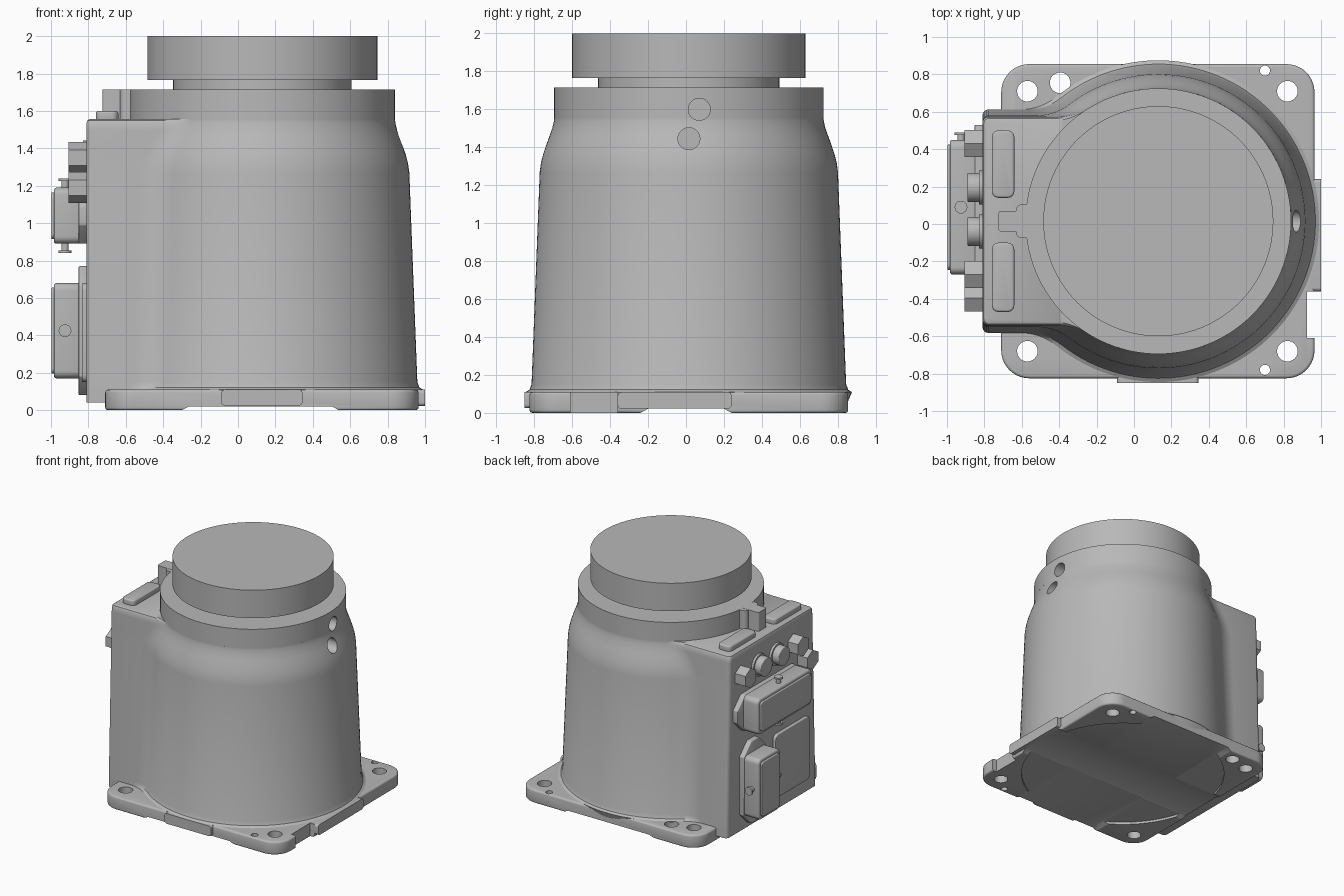
import bpy
import bmesh
from math import pi, sin, cos, sqrt, atan2, radians

if "Cube" in bpy.data.objects:
    bpy.data.objects.remove(bpy.data.objects["Cube"], do_unlink=True)

CX, CY = 0.13, 0.015          # axis of the round body
FACE = -0.81                  # plane of the connector panel

grey = bpy.data.materials.new("cast grey")
grey.use_nodes = True
grey.diffuse_color = (0.48, 0.48, 0.48, 1)
grey.node_tree.nodes["Principled BSDF"].inputs["Base Color"].default_value = grey.diffuse_color


def arc(cx, cy, r, a0, a1, n):
    steps = [a0 + (a1 - a0) * i / n for i in range(n + 1)]
    return [(cx + r * cos(a), cy + r * sin(a)) for a in steps]


def circle(cx, cy, r, n=64, turn=0.0):
    return arc(cx, cy, r, turn, turn + 2 * pi, n)[:-1]


def rounded(x0, x1, y0, y1, r, n=6):
    corners = [(x1 - r, y1 - r), (x0 + r, y1 - r), (x0 + r, y0 + r), (x1 - r, y0 + r)]
    pts = []
    for i, (x, y) in enumerate(corners):
        pts += arc(x, y, r, i * pi / 2, (i + 1) * pi / 2, n)
    return pts


def apply_modifier(ob, kind, **settings):
    bpy.ops.object.select_all(action='DESELECT')
    bpy.context.view_layer.objects.active = ob
    ob.select_set(True)
    mod = ob.modifiers.new(kind.lower(), kind)
    for key, value in settings.items():
        setattr(mod, key, value)
    bpy.ops.object.modifier_apply(modifier=mod.name)


def loft(name, rings, bevel=0.0, cutters=()):
    """Skin a stack of equal-length rings, cap both ends, bevel, then cut."""
    bm = bmesh.new()
    loops = [[bm.verts.new(p) for p in ring] for ring in rings]
    n = len(loops[0])
    for a, b in zip(loops, loops[1:]):
        for i in range(n):
            j = (i + 1) % n
            bm.faces.new((a[i], a[j], b[j], b[i]))
    bm.faces.new(loops[0][::-1])
    bm.faces.new(loops[-1])
    bmesh.ops.recalc_face_normals(bm, faces=bm.faces[:])
    mesh = bpy.data.meshes.new(name)
    bm.to_mesh(mesh)
    bm.free()
    mesh.materials.append(grey)
    ob = bpy.data.objects.new(name, mesh)
    bpy.context.collection.objects.link(ob)
    if bevel:
        apply_modifier(ob, 'BEVEL', width=bevel, segments=3, limit_method='ANGLE')
    for cutter in cutters:
        apply_modifier(ob, 'BOOLEAN', object=cutter, operation='DIFFERENCE', solver='EXACT')
    bpy.ops.object.select_all(action='DESELECT')
    bpy.context.view_layer.objects.active = ob
    ob.select_set(True)
    bpy.ops.object.shade_smooth_by_angle(angle=radians(32))
    return ob


def prism(name, pts, lo, hi, axis='z', **kw):
    place = {'z': lambda a, b, h: (a, b, h),
             'x': lambda a, b, h: (h, a, b),
             'y': lambda a, b, h: (a, h, b)}[axis]
    return loft(name, [[place(a, b, h) for a, b in pts] for h in (lo, hi)], **kw)


def cutter(pts, lo, hi, axis='z'):
    ob = prism("cutter", pts, lo, hi, axis)
    ob.hide_render = True
    return ob


def remove(cutters):
    for ob in cutters:
        bpy.data.objects.remove(ob, do_unlink=True)


def box(x0, x1, y0, y1):
    return [(x0, y0), (x1, y0), (x1, y1), (x0, y1)]


# Base plate: bolt holes, side notch, recessed underside leaving corner feet
cuts = [cutter(circle(x, y, 0.055, 32), -1, 1)
        for x, y in ((-0.57, 0.71), (-0.395, 0.755), (0.82, 0.71), (0.82, -0.68), (-0.57, -0.68))]
cuts += [cutter(circle(0.70, y, 0.027, 24), -1, 1) for y in (0.82, -0.78)]
cuts.append(cutter(box(0.925, 1.2, -0.61, -0.36), -1, 1))
cuts.append(cutter(circle(CX, CY, 0.81, 96), -0.1, 0.02))
cuts.append(cutter([(-0.3, -0.1), (-0.3, 0), (-0.26, 0.021), (0.5, 0.021), (0.54, 0), (0.54, -0.1)], -1.2, 1.2, 'y'))
cuts.append(cutter([(-0.24, -0.1), (-0.24, 0), (-0.2, 0.022), (0.2, 0.022), (0.24, 0), (0.24, -0.1)], -1.2, 1.2, 'x'))
prism("base_plate", rounded(-0.71, 0.965, -0.825, 0.855, 0.15, 10), 0, 0.11, bevel=0.015, cutters=cuts)
remove(cuts)
prism("front_locating_pad", rounded(-0.09, 0.345, 0.025, 0.11, 0.02), -0.85, -0.7, 'y')
prism("side_locating_pad", rounded(-0.36, 0.24, 0.022, 0.11, 0.02), 0.8, 1.0, 'x')


# Housing: round body blended into a flat-sided connector box
def housing_ring(z, r, w, x0):
    f = 0.3
    fx, fy = -sqrt((r + f) ** 2 - (w + f) ** 2), w + f
    half = arc(x0 + 0.03, w - 0.03, 0.03, pi, pi / 2, 4)
    half += arc(fx, fy, f, -pi / 2, atan2(-fy, -fx), 10)
    half += arc(0, 0, r, atan2(fy, fx), 0, 44)[1:]
    pts = half + [(x, -y) for x, y in half[-2::-1]]
    return [(CX + x, CY + y, z) for x, y in pts]


levels = [(0.04, 0.83, 0.597, 0), (0.11, 0.86, 0.597, 0), (0.122, 0.84, 0.597, 0),
          (0.15, 0.829, 0.596, 0), (1.27, 0.786, 0.565, 0), (1.32, 0.779, 0.563, 0),
          (1.37, 0.766, 0.562, 0), (1.42, 0.749, 0.561, 0), (1.46, 0.734, 0.56, 0),
          (1.5, 0.72, 0.559, 0), (1.535, 0.712, 0.558, 0), (1.55, 0.71, 0.55, 0.006),
          (1.556, 0.71, 0.538, 0.018)]
drills = [cutter(circle(y, z, 0.058, 40), 0.74, 1.2, 'x') for y, z in ((0.07, 1.6), (0.015, 1.445))]
loft("housing", [housing_ring(z, r, w, FACE - CX + inset) for z, r, w, inset in levels], cutters=drills)
prism("collar", circle(CX, CY, 0.71, 112), 1.556, 1.715, cutters=drills)
remove(drills)

# Rotating head
prism("neck", circle(CX, CY, 0.478, 96), 1.7, 1.78)
prism("head_disc", circle(CX, CY, 0.615, 112), 1.765, 2.0)

# Top of the connector box: index tab and raised pads
prism("index_tab", rounded(-0.725, -0.5, -0.04, 0.07, 0.015), 1.55, 1.715)
prism("tab_root", rounded(-0.63, -0.5, -0.075, 0.105, 0.03), 1.55, 1.714)
for side, y0, y1 in (("back", 0.14, 0.5), ("front", -0.47, -0.1)):
    prism(side + "_top_pad", rounded(-0.76, -0.64, y0, y1, 0.035), 1.54, 1.6, bevel=0.012)


# Rectangular connectors on the panel: flange, hood, lid and two latch pins
def connector(name, cy, cz, half_y, half_z, flange, upright):
    hy, hz = half_y, half_z
    shape = [(-flange, -0.05), (-flange, 0.05), (-flange + 0.1, 0.15), (flange - 0.1, 0.15),
             (flange, 0.05), (flange, -0.05), (flange - 0.1, -0.15), (-flange + 0.1, -0.15)]
    pts = [(cy + b, cz + a) if upright else (cy + a, cz + b) for a, b in shape]
    prism(name + "_flange", pts, -0.852, FACE + 0.02, 'x', bevel=0.006)
    prism(name + "_hood", rounded(cy - hy, cy + hy, cz - hz, cz + hz, 0.04), -0.985, -0.84, 'x', bevel=0.015)
    prism(name + "_lid", rounded(cy - hy + 0.025, cy + hy - 0.025, cz - hz + 0.025, cz + hz - 0.025, 0.03),
          -0.998, -0.97, 'x', bevel=0.006)
    for s in (-1, 1):
        if upright:
            axis, a, b, mid, reach = 'y', -0.925, cz, cy, hy
        else:
            axis, a, b, mid, reach = 'z', -0.925, cy, cz, hz
        for part, r, d in (("pin", 0.02, 0.045), ("pin_head", 0.034, 0.05)):
            start = reach - 0.02 if part == "pin" else reach + 0.035
            ends = sorted((mid + s * start, mid + s * (reach + d)))
            prism(name + "_" + part, circle(a, b, r, 24), ends[0], ends[1], axis)


connector("upper_connector", 0.09, 1.04, 0.36, 0.15, 0.44, False)
connector("lower_connector", 0.295, 0.425, 0.145, 0.255, 0.345, True)

# Small fittings and blank cover on the panel
for y, z in ((0.43, 1.35), (-0.27, 1.35), (-0.395, 1.19)):
    prism("hex_fitting", circle(y, z, 0.083, 6, pi / 2), -0.905, FACE + 0.02, 'x')
for y in (0.195, -0.04):
    prism("round_socket_collar", circle(y, 1.35, 0.092, 40), -0.83, FACE + 0.02, 'x')
    prism("round_socket", circle(y, 1.35, 0.078, 40), -0.89, FACE + 0.02, 'x', bevel=0.006)
prism("blank_cover", rounded(-0.46, 0.0, 0.15, 0.68, 0.04), FACE - 0.025, FACE + 0.02, 'x', bevel=0.006)
